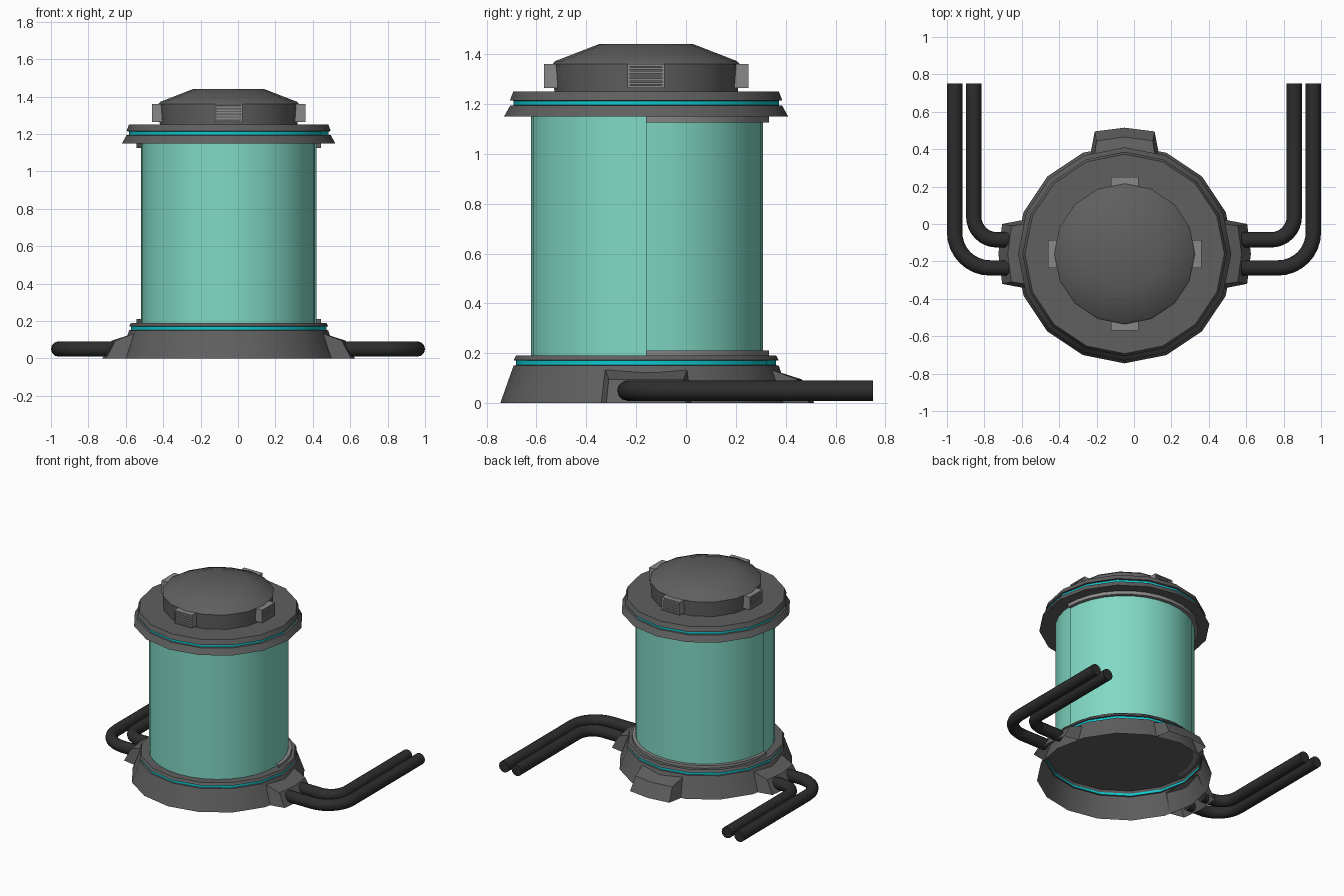
import bpy, bmesh, math
from mathutils import Matrix, Vector

if "Cube" in bpy.data.objects:
    bpy.data.objects.remove(bpy.data.objects["Cube"])

CX, CY = -0.05, -0.16          # tank axis


def material(name, rgb):
    m = bpy.data.materials.new(name)
    m.diffuse_color = (*rgb, 1)
    m.use_nodes = True
    m.node_tree.nodes["Principled BSDF"].inputs["Base Color"].default_value = m.diffuse_color
    return m


GREY = material("dark grey metal", (0.115, 0.115, 0.115))
LIGHT = material("light grey metal", (0.25, 0.25, 0.25))
BLACK = material("black rubber", (0.026, 0.026, 0.026))
GLASS = material("mint glass", (0.22, 0.70, 0.56))
TEAL = material("teal glow", (0.005, 0.58, 0.62))


def finish(bm, name, mats, angle=30, recalc=True):
    if recalc:
        bmesh.ops.recalc_face_normals(bm, faces=bm.faces)
    me = bpy.data.meshes.new(name)
    bm.to_mesh(me)
    bm.free()
    for m in mats:
        me.materials.append(m)
    ob = bpy.data.objects.new(name, me)
    bpy.context.collection.objects.link(ob)
    bpy.ops.object.select_all(action='DESELECT')
    ob.select_set(True)
    bpy.context.view_layer.objects.active = ob
    bpy.ops.object.shade_smooth_by_angle(angle=math.radians(angle))
    return ob


def lathe(name, profile, mats, seg=16, start=0, sweep=360, accent=None):
    """Turn an (r, z) profile round the tank axis; accent = (z0, z1) takes the second material."""
    bm = bmesh.new()
    full = sweep == 360
    rings = []
    for i in range(seg if full else seg + 1):
        a = math.radians(start + sweep * i / seg)
        rings.append([bm.verts.new((CX + r * math.cos(a), CY + r * math.sin(a), z))
                      for r, z in profile])
    for i in range(seg):
        p, q = rings[i], rings[(i + 1) % len(rings)]
        for j in range(len(profile) - 1):
            f = bm.faces.new((p[j], q[j], q[j + 1], p[j + 1]))
            z = f.calc_center_median().z
            if accent and accent[0] < z < accent[1]:
                f.material_index = 1
    bmesh.ops.remove_doubles(bm, verts=bm.verts, dist=1e-5)
    return finish(bm, name, mats, recalc=False)


# base: open-bottomed flared skirt with a glowing groove
lathe("base", [(0.585, 0), (0.532, 0.15), (0.522, 0.152), (0.522, 0.17),
               (0.532, 0.172), (0.522, 0.19), (0, 0.19)],
      [GREY, TEAL], accent=(0.155, 0.168))

# lid: stepped ring with a glowing groove
lathe("lid", [(0.42, 1.15), (0.57, 1.15), (0.546, 1.193), (0.533, 1.195), (0.533, 1.213),
              (0.546, 1.215), (0.533, 1.25), (0, 1.25)],
      [GREY, TEAL], accent=(1.198, 1.21))

# cap on the lid
lathe("cap", [(0.368, 1.25), (0.376, 1.36), (0.365, 1.372), (0.19, 1.44), (0, 1.44)], [GREY])

# glass tank: front half and slightly larger rear door
lathe("front_glass", [(0.462, 0.19), (0.462, 1.15)], [GLASS], seg=16, start=180, sweep=180)
lathe("rear_glass", [(0.462, 0.19), (0.469, 0.19), (0.469, 1.15), (0.462, 1.15), (0.462, 0.19)],
      [GLASS], seg=16, start=0, sweep=180)

# door rails round the rear half
for name, z0, z1 in (("lower_rail", 0.185, 0.21), ("upper_rail", 1.125, 1.155)):
    lathe(name, [(0.462, z0), (0.493, z0), (0.493, z1), (0.462, z1), (0.462, z0)],
          [LIGHT], seg=16, sweep=180)


def bracket(name, turn):
    """Wedge housing leaning on the skirt, open underneath, with a shallow pointed outer face."""
    bm = bmesh.new()
    rows = []
    for s in (-1, 0, 1):
        bulge = 0.02 * (1 - abs(s))
        pts = [(0.50, 0.165 * s, 0.135), (0.605 + bulge, 0.15 * s, 0.095),
               (0.655 + bulge, 0.16 * s, 0), (0.55, 0.18 * s, 0)]
        rows.append([bm.verts.new(p) for p in pts])
    for a, b in zip(rows, rows[1:]):
        for j in range(2):
            bm.faces.new((a[j], a[j + 1], b[j + 1], b[j]))
    for r in (rows[0], rows[2]):
        bm.faces.new(r)
    bm.transform(Matrix.Translation((CX, CY, 0)) @ Matrix.Rotation(math.radians(turn), 4, 'Z'))
    finish(bm, name, [GREY], 20)


for name, turn in (("right_bracket", 0), ("rear_bracket", 90), ("left_bracket", 180)):
    bracket(name, turn)


def pipe(name, x_in, x_out, y_in, bend, side):
    """Bent hose from a bracket outward, then straight back."""
    path = [Vector((x_in, y_in, 0.05))]
    for i in range(9):
        a = math.radians(-90 + 90 * i / 8)
        path.append(Vector((x_out - bend + bend * math.cos(a), y_in + bend + bend * math.sin(a), 0.05)))
    path.append(Vector((x_out, 0.75, 0.05)))
    bm = bmesh.new()
    rings = []
    for i, p in enumerate(path):
        t = (path[min(i + 1, len(path) - 1)] - path[max(i - 1, 0)]).normalized()
        if i in (len(path) - 2, len(path) - 1):
            t = Vector((0, 1, 0))
        if i < 2:
            t = Vector((1, 0, 0))
        n = Vector((t.y, -t.x, 0))
        rings.append([bm.verts.new(p + 0.041 * (n * math.cos(k * math.pi / 6)
                                                + Vector((0, 0, math.sin(k * math.pi / 6)))))
                      for k in range(12)])
    for a, b in zip(rings, rings[1:]):
        for k in range(12):
            bm.faces.new((a[k], a[(k + 1) % 12], b[(k + 1) % 12], b[k]))
    bm.faces.new(rings[0])
    bm.faces.new(rings[-1])
    bm.transform(Matrix.Scale(side, 4, (1, 0, 0)))
    finish(bm, name, [BLACK], 35)


for side, label, x_in in ((1, "right", 0.575), (-1, "left", 0.665)):
    pipe(label + "_outer_hose", x_in, 0.959, -0.235, 0.19, side)
    pipe(label + "_inner_hose", x_in, 0.857, -0.085, 0.125, side)


def box(bm, x, y, z, sx, sy, sz, mat=0):
    res = bmesh.ops.create_cube(bm, size=1, matrix=Matrix.Translation((x, y, z))
                                @ Matrix.Diagonal((sx, sy, sz, 1)))
    for f in {f for v in res['verts'] for f in v.link_faces}:
        f.material_index = mat


# louvred vents on the four sides of the cap
for name, turn in (("right_vent", 0), ("rear_vent", 90), ("left_vent", 180), ("front_vent", 270)):
    bm = bmesh.new()
    box(bm, 0.375, 0, 1.3125, 0.05, 0.13, 0.08, 1)                     # dark back
    for s in (-1, 1):
        box(bm, 0.38, 0.069 * s, 1.3125, 0.06, 0.010, 0.095)           # frame sides
        box(bm, 0.38, 0, 1.3125 + 0.043 * s, 0.06, 0.134, 0.009)       # frame top and bottom
    for i in range(5):
        box(bm, 0.395, 0, 1.2825 + 0.015 * i, 0.024, 0.128, 0.009)     # slats
    bm.transform(Matrix.Translation((CX, CY, 0)) @ Matrix.Rotation(math.radians(turn), 4, 'Z'))
    finish(bm, name, [LIGHT, GREY])
